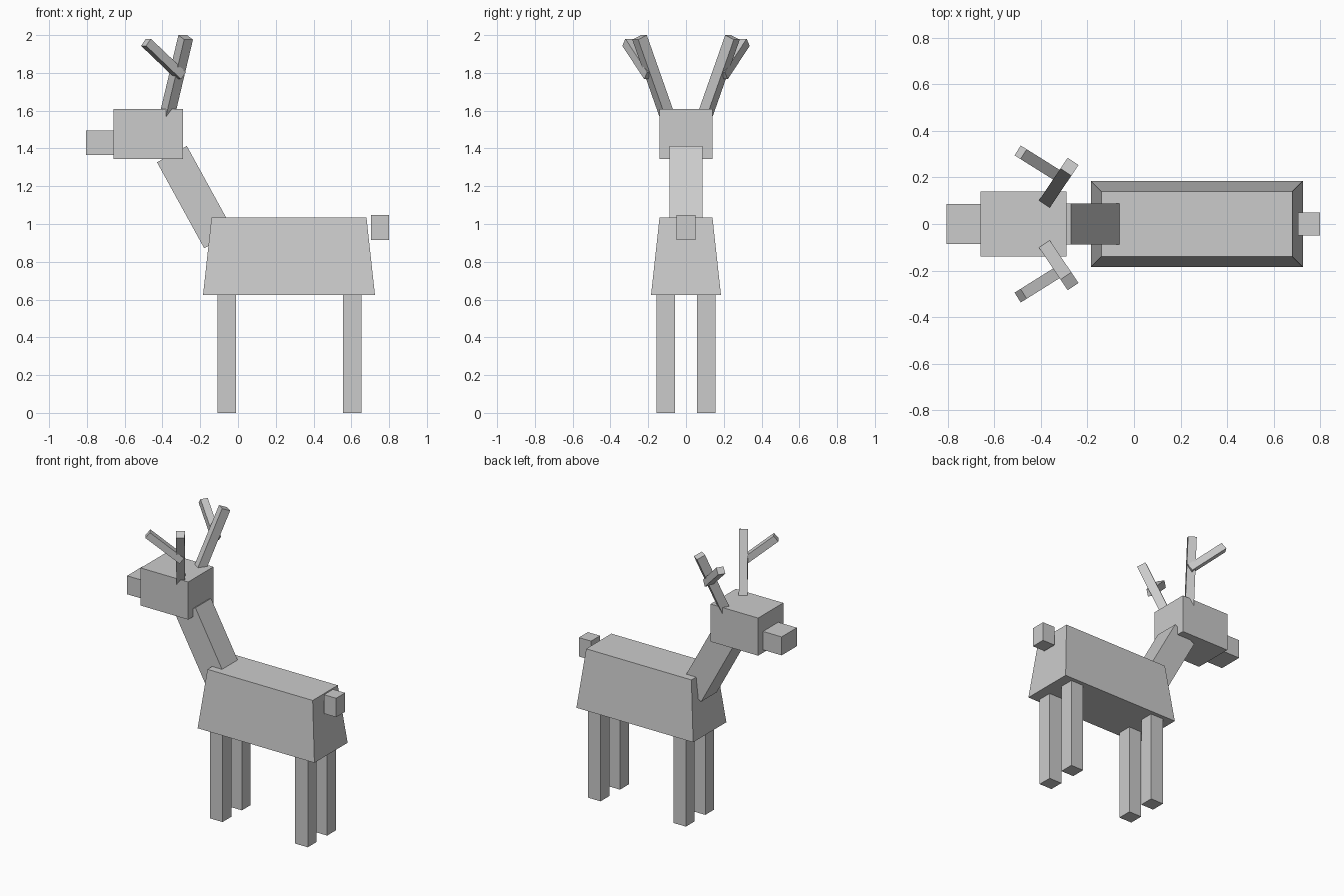
import bpy
import bmesh
from mathutils import Vector, Matrix

cube = bpy.data.objects.get("Cube")
if cube:
    bpy.data.objects.remove(cube, do_unlink=True)

grey = bpy.data.materials.new("light_grey")
grey.use_nodes = True
grey.diffuse_color = (0.6, 0.6, 0.6, 1)
grey.node_tree.nodes["Principled BSDF"].inputs["Base Color"].default_value = (0.6, 0.6, 0.6, 1)


def finish(name, bm):
    mesh = bpy.data.meshes.new(name)
    bm.to_mesh(mesh)
    bm.free()
    mesh.materials.append(grey)
    obj = bpy.data.objects.new(name, mesh)
    bpy.context.collection.objects.link(obj)
    return obj


def box(name, low, high, taper=0.0):
    """Upright box between two corners; taper pulls the top edges inwards."""
    low, high = Vector(low), Vector(high)
    size, centre = high - low, (low + high) / 2
    bm = bmesh.new()
    bmesh.ops.create_cube(bm, size=1)
    for v in bm.verts:
        inset = taper if v.co.z > 0 else 0
        v.co.x *= size.x - 2 * inset
        v.co.y *= size.y - 2 * inset
        v.co.z *= size.z
        v.co += centre
    return finish(name, bm)


def beam(name, start, end, width, depth):
    """Slanted box from start to end, with its width kept horizontal."""
    start, end = Vector(start), Vector(end)
    along = (end - start).normalized()
    side = Vector((0, 0, 1)).cross(along).normalized()
    up = along.cross(side)
    turn = Matrix((side, up, along)).transposed().to_4x4()
    size = Matrix.Diagonal((width, depth, (end - start).length, 1))
    bm = bmesh.new()
    bmesh.ops.create_cube(bm, size=1, matrix=Matrix.Translation((start + end) / 2) @ turn @ size)
    return finish(name, bm)


# Trunk, head and tail
box("body", (-0.185, -0.185, 0.625), (0.725, 0.185, 1.035), taper=0.045)
beam("neck", (-0.10, 0, 0.915), (-0.35, 0, 1.37), 0.174, 0.18)
box("head", (-0.66, -0.14, 1.345), (-0.29, 0.14, 1.61))
box("muzzle", (-0.805, -0.085, 1.365), (-0.66, 0.085, 1.495))
box("tail", (0.705, -0.05, 0.915), (0.8, 0.05, 1.048))

# Legs and antlers, once for each side
for side, s in (("right", 1), ("left", -1)):
    for place, x in (("front", -0.06), ("rear", 0.605)):
        y = s * 0.108
        box(f"{place}_{side}_leg", (x - 0.049, y - 0.049, 0), (x + 0.049, y + 0.049, 0.625))
    beam(f"{side}_antler", (-0.393, s * 0.074, 1.5), (-0.277, s * 0.246, 1.988), 0.056, 0.06)
    beam(f"{side}_antler_branch", (-0.302, s * 0.192, 1.785), (-0.487, s * 0.308, 1.962), 0.05, 0.048)
